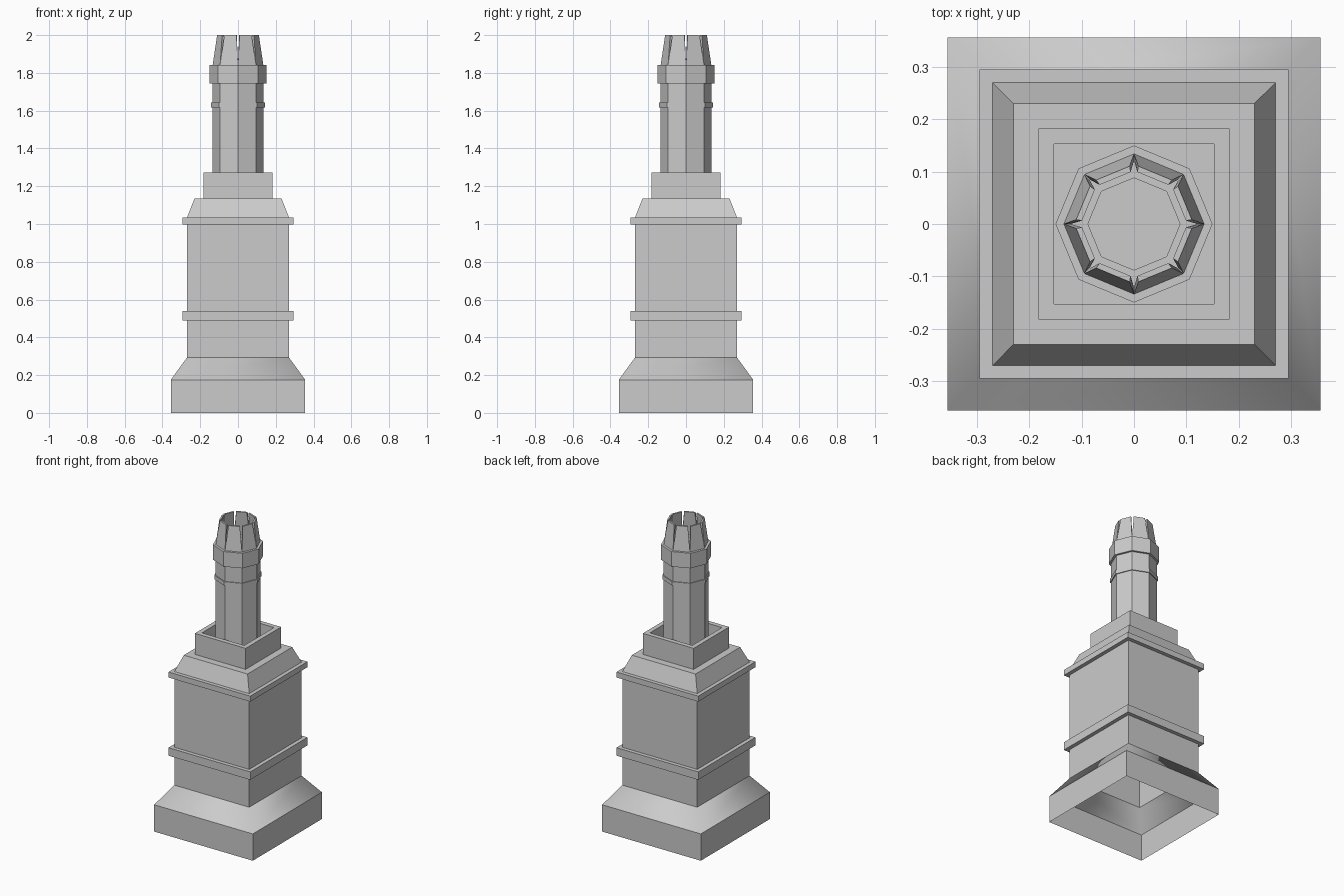
import bpy, bmesh
from math import sin, cos, pi, sqrt
from mathutils import Vector

if "Cube" in bpy.data.objects:
    bpy.data.objects.remove(bpy.data.objects["Cube"])


def finish(bm, name):
    me = bpy.data.meshes.new(name)
    bm.to_mesh(me)
    bm.free()
    ob = bpy.data.objects.new(name, me)
    bpy.context.collection.objects.link(ob)
    return ob


def sweep(name, profile, sides, phase=0.0, scale=1.0, smooth_bands=()):
    """Sweep an (r, z) profile around z with few sides; cap the last ring."""
    bm = bmesh.new()
    rings = [[bm.verts.new((r * scale * cos(phase + 2 * pi * i / sides),
                            r * scale * sin(phase + 2 * pi * i / sides), z))
              for i in range(sides)] for r, z in profile]
    for k, (a, b) in enumerate(zip(rings, rings[1:])):
        for i in range(sides):
            j = (i + 1) % sides
            f = bm.faces.new((a[i], a[j], b[j], b[i]))
            f.smooth = k in smooth_bands
    bm.faces.new(rings[-1])
    return finish(bm, name)


# Square pedestal: open-bottomed shell with bands, shoulder and hollow socket
sweep("pedestal", [
    (0.356, 0), (0.356, 0.175), (0.27, 0.293),
    (0.27, 0.488), (0.295, 0.488), (0.295, 0.54), (0.27, 0.54),
    (0.27, 0.998), (0.295, 0.998), (0.295, 1.034), (0.27, 1.034),
    (0.23, 1.136), (0.183, 1.136), (0.183, 1.273),
    (0.153, 1.273), (0.153, 1.136)],
    4, pi / 4, sqrt(2), smooth_bands=(1,))

# Octagonal chimney pot with a thin ring, collar and shallow bore
sweep("octagonal_shaft", [
    (0.136, 1.136), (0.136, 1.618), (0.142, 1.618), (0.142, 1.643),
    (0.136, 1.643), (0.136, 1.745), (0.15, 1.745), (0.15, 1.843),
    (0.088, 1.843), (0.088, 1.8)], 8)

# Crown: eight leaning panels separated by V-shaped slots at the corners
bm = bmesh.new()


def panel_edge(radius, z, n, gap):
    a, b = (Vector((radius * cos(t), radius * sin(t), z))
            for t in (n * pi / 4, (n + 1) * pi / 4))
    d = (b - a).normalized() * gap
    return bm.verts.new(a + d), bm.verts.new(b - d)


for n in range(8):
    ob0, ob1 = panel_edge(0.134, 1.843, n, 0.0)
    ib0, ib1 = panel_edge(0.121, 1.843, n, 0.0)
    ot0, ot1 = panel_edge(0.114, 2.0, n, 0.009)
    it0, it1 = panel_edge(0.102, 2.0, n, 0.007)
    for quad in ((ob0, ob1, ot1, ot0), (ib1, ib0, it0, it1),
                 (ot0, ot1, it1, it0), (ib0, ob0, ot0, it0),
                 (ob1, ib1, it1, ot1)):
        bm.faces.new(quad)
finish(bm, "crown_panels")
